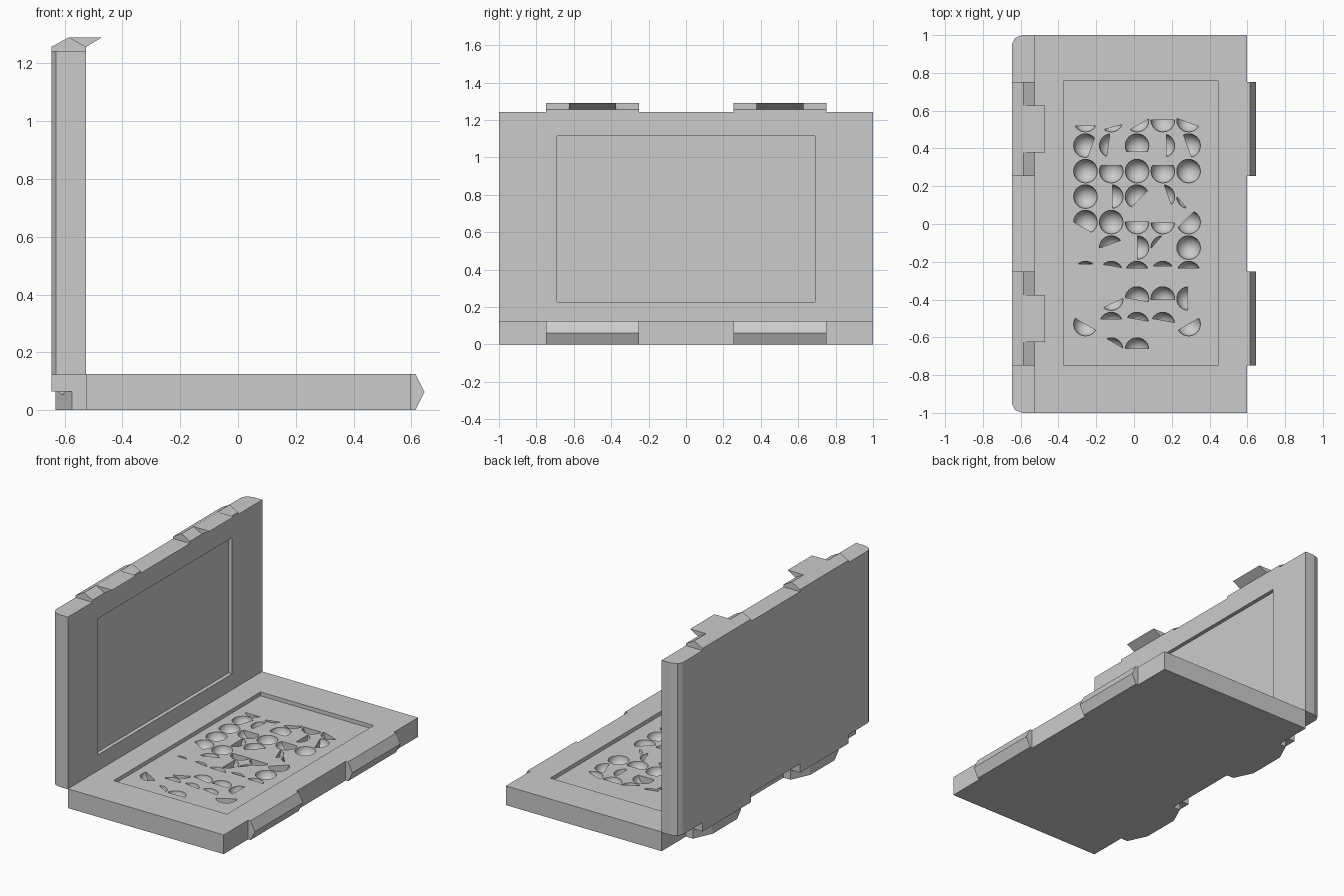
import bpy, bmesh
from math import radians, cos, sin
from mathutils import Vector

if "Cube" in bpy.data.objects:
    bpy.data.objects.remove(bpy.data.objects["Cube"])


def make_object(name, bm):
    bmesh.ops.recalc_face_normals(bm, faces=bm.faces[:])
    mesh = bpy.data.meshes.new(name)
    bm.to_mesh(mesh)
    bm.free()
    ob = bpy.data.objects.new(name, mesh)
    bpy.context.collection.objects.link(ob)
    return ob


def loft(name, lower, upper):
    """Solid between two matching closed outlines."""
    bm = bmesh.new()
    a = [bm.verts.new(p) for p in lower]
    b = [bm.verts.new(p) for p in upper]
    n = len(a)
    bm.faces.new(a)
    bm.faces.new(b)
    for i in range(n):
        j = (i + 1) % n
        bm.faces.new((a[i], a[j], b[j], b[i]))
    return make_object(name, bm)


def prism_z(name, pts, z0, z1):
    return loft(name, [(x, y, z0) for x, y in pts], [(x, y, z1) for x, y in pts])


def prism_y(name, pts, y0, y1):
    return loft(name, [(x, y0, z) for x, z in pts], [(x, y1, z) for x, z in pts])


def box(name, x0, x1, y0, y1, z0, z1):
    return prism_z(name, [(x0, y0), (x1, y0), (x1, y1), (x0, y1)], z0, z1)


def cut(ob, cutter):
    cutter.hide_render = True
    mod = ob.modifiers.new("cut", 'BOOLEAN')
    mod.operation = 'DIFFERENCE'
    mod.solver = 'EXACT'
    mod.object = cutter
    bpy.context.view_layer.objects.active = ob
    bpy.ops.object.modifier_apply(modifier=mod.name)
    bpy.data.objects.remove(cutter, do_unlink=True)


# Lower case with a shallow tray
FLOOR = 0.10
base = box("base_case", -0.525, 0.597, -1, 1, 0, 0.125)
cut(base, box("tray_cutter", -0.37, 0.445, -0.75, 0.76, FLOOR, 0.3))

# Partial round dimples: (direction of the open side, clip offset in radii)
FULL = (0, -2)
rows = [
    [(270, .5), (285, .6), (300, .4), (270, 0), (250, .2)],
    [(160, -.5), (172, .25), (90, -.5), (0, .3), (20, -.1)],
    [FULL, (270, -.5), FULL, (270, -.5), FULL],
    [FULL, (0, .1), (135, -.3), (20, .45), (220, .75)],
    [(60, -.5), FULL, (270, 0), (270, .05), (315, -.3)],
    [None, (110, .3), (0, .05), (140, .7), FULL],
    [(90, .75), (80, .6), (90, .4), (90, .6), (90, .4)],
    [None, (295, .4), (80, -.1), (90, -.1), (180, .1)],
    [(240, 0), (90, .4), (80, .4), (80, .3), (300, 0)],
    [None, (60, .6), (90, .1), None, None],
]
R = 0.063
cutters = bmesh.new()
for r, row in enumerate(rows):
    for c, clip in enumerate(row):
        if clip is None:
            continue
        bm = bmesh.new()
        bmesh.ops.create_uvsphere(bm, u_segments=24, v_segments=13, radius=R)
        ang, off = radians(clip[0]), clip[1]
        n = Vector((cos(ang), sin(ang), 0))
        if off > -1:
            bmesh.ops.bisect_plane(bm, geom=bm.verts[:] + bm.edges[:] + bm.faces[:],
                                   plane_co=n * (off * R + 0.0007), plane_no=n, clear_inner=True)
            bmesh.ops.holes_fill(bm, edges=[e for e in bm.edges if e.is_boundary], sides=0)
        bmesh.ops.recalc_face_normals(bm, faces=bm.faces[:])
        bmesh.ops.translate(bm, verts=bm.verts[:],
                            vec=(-0.257 + 0.1365 * c, 0.55 - 0.135 * r, FLOOR))
        tmp = bpy.data.meshes.new("tmp")
        bm.to_mesh(tmp)
        bm.free()
        cutters.from_mesh(tmp)
        bpy.data.meshes.remove(tmp)
cut(base, make_object("dimple_cutter", cutters))
bpy.ops.object.select_all(action='DESELECT')
base.select_set(True)
bpy.context.view_layer.objects.active = base
bpy.ops.object.shade_smooth_by_angle(angle=radians(30))

# Upright lid with rounded back corners and a recessed screen
half = [(-0.645, 0.955), (-0.63, 0.985), (-0.59, 1.0), (-0.525, 1.0)]
lid = prism_z("lid", half + [(x, -y) for x, y in reversed(half)], 0.122, 1.243)
cut(lid, box("screen_cutter", -0.55, -0.4, -0.69, 0.69, 0.228, 1.115))

for side, y in (("left", -0.5), ("right", 0.503)):
    y0, y1 = y - 0.248, y + 0.248
    # Front catch on the base
    prism_y(f"front_catch_{side}",
            [(0.597, 0), (0.614, 0), (0.645, 0.0625), (0.614, 0.125), (0.597, 0.125)], y0, y1)
    # Ridge and hook on top of the lid
    prism_y(f"lid_ridge_{side}",
            [(-0.645, 1.243), (-0.525, 1.243), (-0.525, 1.257), (-0.585, 1.29), (-0.645, 1.257)],
            y0, y1)
    prism_y(f"lid_hook_{side}",
            [(-0.585, 1.29), (-0.58, 1.257), (-0.525, 1.257), (-0.47, 1.29)],
            y - 0.125, y + 0.125)
    # Hinge: lid block above, tapered base lug below, small pin between
    box(f"lid_hinge_{side}", -0.645, -0.525, y0, y1, 0.065, 0.122)
    prism_z(f"base_hinge_{side}",
            [(-0.525, y0), (-0.575, y0), (-0.632, y - 0.125),
             (-0.632, y + 0.125), (-0.575, y1), (-0.525, y1)], 0, 0.065)
    pin = [(-0.6 + 0.02 * cos(radians(a)), 0.065 + 0.012 * sin(radians(a)))
           for a in range(180, 361, 36)]
    prism_y(f"hinge_pin_{side}", pin, y - 0.19, y + 0.19)
